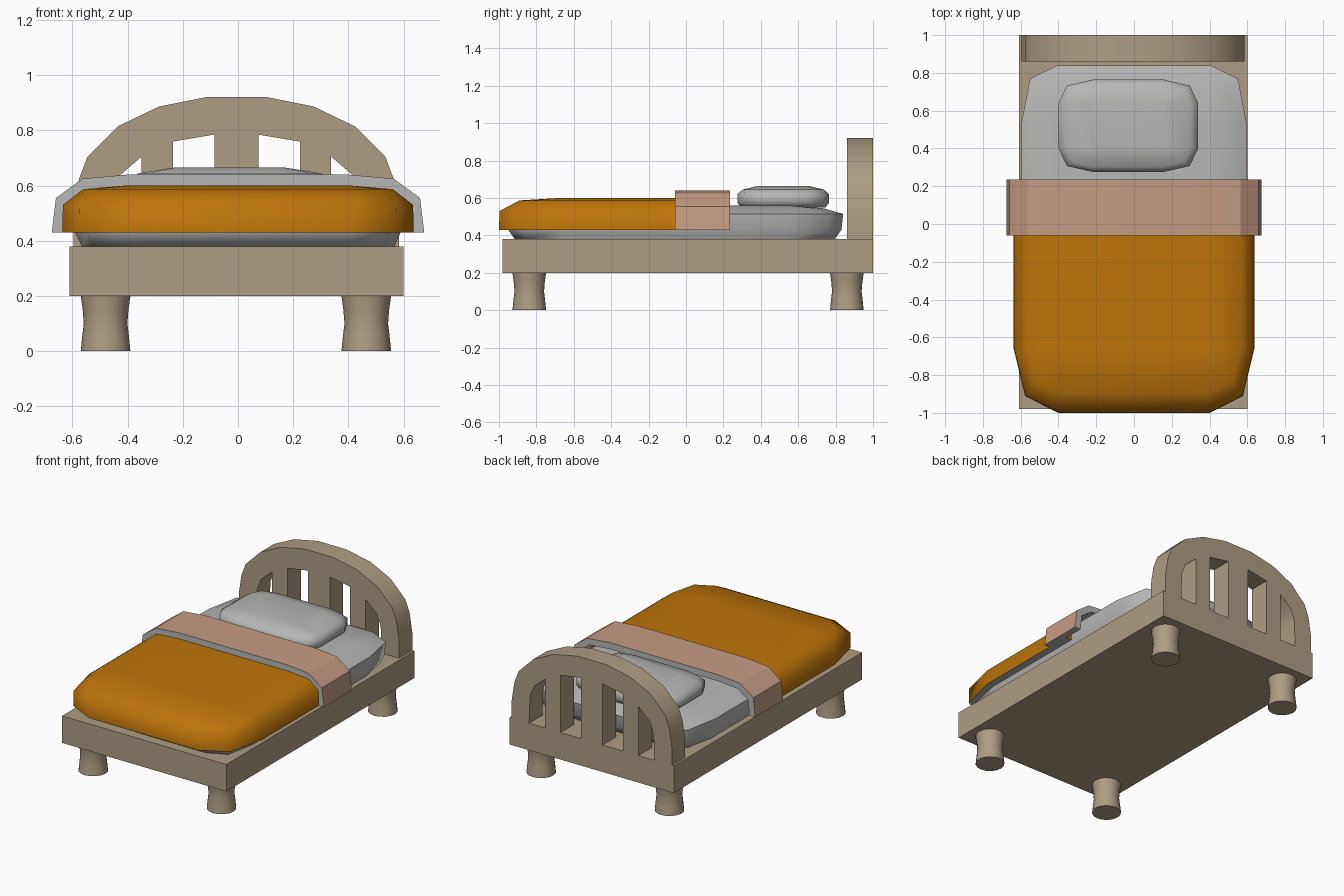
import bpy, bmesh, math
from mathutils import Vector

cube = bpy.data.objects.get("Cube")
if cube:
    bpy.data.objects.remove(cube, do_unlink=True)


def material(name, color):
    m = bpy.data.materials.new(name)
    m.use_nodes = True
    m.diffuse_color = (*color, 1)
    m.node_tree.nodes["Principled BSDF"].inputs["Base Color"].default_value = (*color, 1)
    return m


wood = material("pale wood", (0.42, 0.34, 0.225))
linen = material("white linen", (0.47, 0.47, 0.465))
orange = material("orange blanket", (0.51, 0.175, 0.003))
peach = material("peach fold", (0.56, 0.33, 0.225))


def finish(name, bm, mats, angle):
    bmesh.ops.recalc_face_normals(bm, faces=bm.faces[:])
    me = bpy.data.meshes.new(name)
    bm.to_mesh(me)
    bm.free()
    ob = bpy.data.objects.new(name, me)
    bpy.context.collection.objects.link(ob)
    for m in mats:
        me.materials.append(m)
    bpy.ops.object.select_all(action="DESELECT")
    ob.select_set(True)
    bpy.context.view_layer.objects.active = ob
    bpy.ops.object.shade_smooth_by_angle(angle=math.radians(angle))
    return ob


def loft(rings, caps=True):
    """Skin a stack of closed rings; returns the bmesh and the wall faces."""
    bm = bmesh.new()
    rows = [[bm.verts.new(p) for p in r] for r in rings]
    n = len(rows[0])
    walls = [bm.faces.new((a[i], a[(i + 1) % n], b[(i + 1) % n], b[i]))
             for a, b in zip(rows, rows[1:]) for i in range(n)]
    if caps:
        bm.faces.new(rows[0][::-1])
        bm.faces.new(rows[-1])
    return bm, walls


def soft_slab(cx, cy, hx, hy, core, mid, levels):
    """Cushion: a chamfered outline that shrinks to an inner core at each level."""
    a, b = core
    quad = [(hx, hy - b), (hx - mid[0], hy - mid[1]), (hx - a, hy)]
    outline = []
    for sx, sy in ((1, 1), (-1, 1), (-1, -1), (1, -1)):
        pts = quad if sx * sy > 0 else quad[::-1]
        outline += [(sx * x, sy * y, sx * (hx - a), sy * (hy - b)) for x, y in pts]
    return loft([[(cx + kx + (x - kx) * s, cy + ky + (y - ky) * s, z)
                  for x, y, kx, ky in outline] for z, s in levels])[0]


def mirrored(half):
    """Complete a profile given from the right edge to the middle."""
    return half + [(-x, z) for x, z in reversed(half)]


def extrude(profile, y0, y1, cx=0):
    return loft([[(cx + x, y, z) for x, z in profile] for y in (y0, y1)])


# Bed base
bm = bmesh.new()
bmesh.ops.create_cube(bm, size=1)
bmesh.ops.scale(bm, vec=(1.21, 1.98, 0.18), verts=bm.verts)
bmesh.ops.translate(bm, vec=(-0.005, 0.01, 0.29), verts=bm.verts)
finish("bed_base", bm, [wood], 30)

# Turned legs with a narrow waist
for side, x in (("right", -0.48), ("left", 0.465)):
    for end, y in (("front", -0.838), ("back", 0.86)):
        rings = [[(x + r * math.cos(t * math.tau / 16), y + r * math.sin(t * math.tau / 16), z)
                  for t in range(16)]
                 for z, r in ((0, 0.09), (0.06, 0.084), (0.1, 0.079), (0.15, 0.083), (0.2, 0.09))]
        finish(f"{end}_{side}_leg", loft(rings)[0], [wood], 40)

# Arched headboard, slots open down to the base
outer = mirrored([(0.59, 0.38), (0.59, 0.5), (0.57, 0.625), (0.54, 0.705), (0.43, 0.815),
                  (0.28, 0.887), (0.105, 0.922)])
slots = mirrored([(0.462, 0.38), (0.455, 0.56), (0.425, 0.635), (0.344, 0.705), (0.344, 0.38),
                  (0.23, 0.38), (0.23, 0.76), (0.08, 0.785), (0.08, 0.38)])
finish("headboard", extrude(outer + slots[::-1], 0.86, 1.0, -0.006)[0], [wood], 30)

# Mattress and pillow
finish("mattress", soft_slab(0, -0.06, 0.595, 0.9, (0.19, 0.3), (0.045, 0.07),
       [(0.38, 0.85), (0.43, 0.97), (0.515, 1), (0.545, 0.65), (0.56, 0.05)]), [linen], 60)
finish("pillow", soft_slab(-0.03, 0.52, 0.37, 0.245, (0.185, 0.125), (0.045, 0.032),
       [(0.55, 0.85), (0.575, 1), (0.62, 1), (0.645, 0.78), (0.665, 0.1)]), [linen], 60)

# Blanket, cut straight beneath the fold, with a linen underside
bm = soft_slab(0, 0, 0.637, 1.0, (0.235, 0.34), (0.06, 0.09),
               [(0.43, 1), (0.53, 0.99), (0.587, 0.68), (0.6, 0.05)])
cut = bmesh.ops.bisect_plane(bm, geom=bm.verts[:] + bm.edges[:] + bm.faces[:],
                             plane_co=(0, 0.1, 0), plane_no=(0, 1, 0), clear_outer=True)
bmesh.ops.holes_fill(bm, edges=[e for e in cut["geom_cut"] if isinstance(e, bmesh.types.BMEdge)])
bm.normal_update()
for f in bm.faces:
    f.material_index = int(abs(f.normal.z) > 0.9 and f.calc_center_median().z < 0.44)
finish("blanket", bm, [orange, linen], 60)

# Folded-over band, peach outside and linen on the cut ends and lining
over = mirrored([(0.675, 0.43), (0.66, 0.555), (0.565, 0.625), (0.4, 0.64)])
lining = mirrored([(0.63, 0.43), (0.622, 0.53), (0.545, 0.585), (0.4, 0.597)])
bm, walls = extrude(over + lining[::-1], -0.06, 0.235)
for f in bm.faces:
    f.material_index = 1
for f in walls[:len(over) - 1]:
    f.material_index = 0
finish("blanket_fold", bm, [peach, linen], 30)
